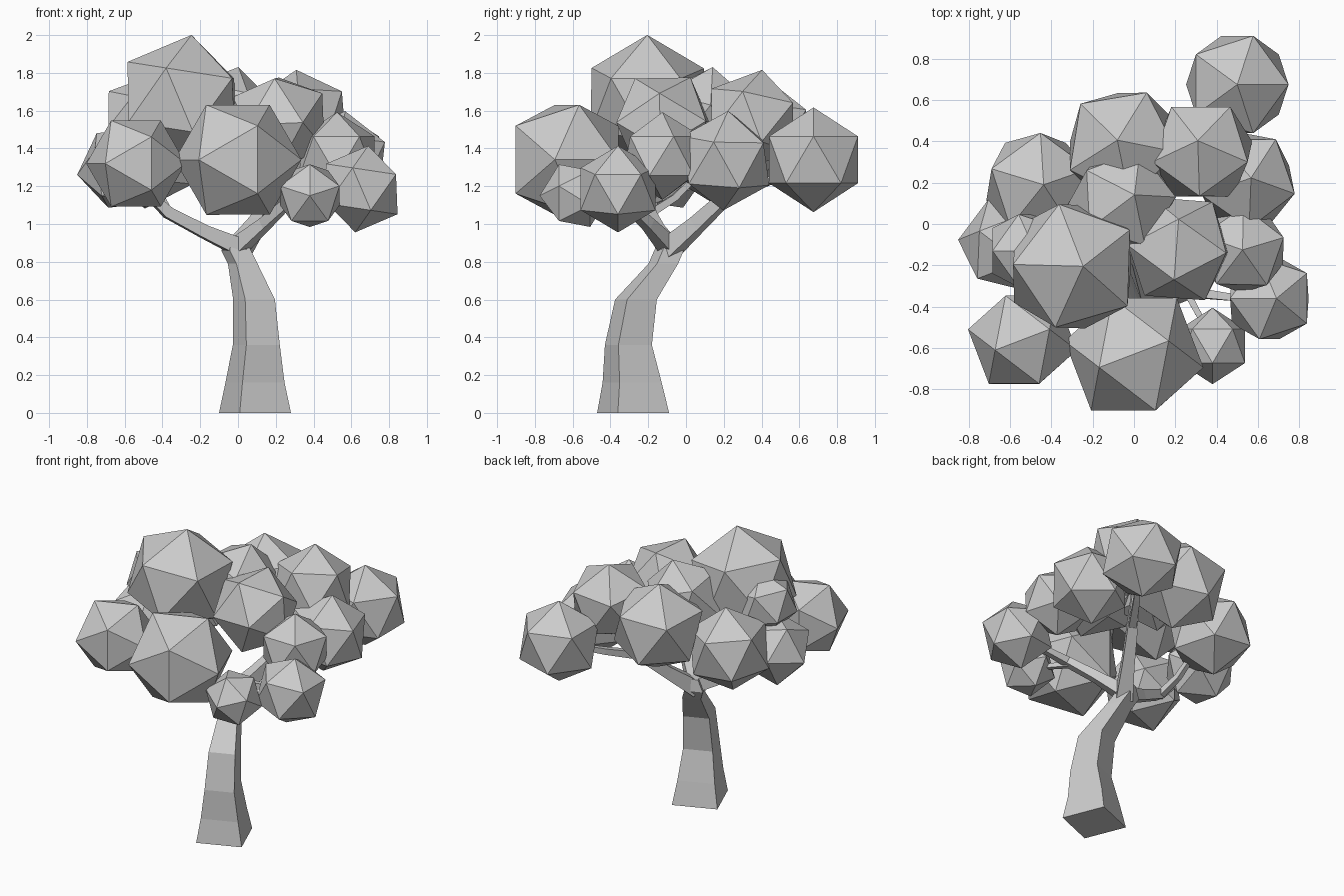
import bpy, bmesh, math
from mathutils import Vector, Matrix

if "Cube" in bpy.data.objects:
    bpy.data.objects.remove(bpy.data.objects["Cube"])


def finish(bm, name):
    bmesh.ops.recalc_face_normals(bm, faces=bm.faces)
    me = bpy.data.meshes.new(name)
    bm.to_mesh(me)
    bm.free()
    ob = bpy.data.objects.new(name, me)
    bpy.context.collection.objects.link(ob)
    return ob


def limb(name, path, flat=False, turn=45):
    """Four-sided tapering limb; path holds (x, y, z, radius)."""
    bm = bmesh.new()
    pts = [Vector(p[:3]) for p in path]
    rings = []
    for i, p in enumerate(pts):
        t = pts[min(i + 1, len(pts) - 1)] - pts[max(i - 1, 0)]
        t = Vector((0, 0, 1)) if flat else t.normalized()
        ref = Vector((1, 0, 0)) if flat else Vector((0, 0, 1))
        u = (ref - t * ref.dot(t)).normalized()
        v = t.cross(u)
        ring = []
        for k in range(4):
            a = math.radians(turn + 90 * k)
            ring.append(bm.verts.new(p + (u * math.cos(a) + v * math.sin(a)) * path[i][3]))
        rings.append(ring)
    for a, b in zip(rings, rings[1:]):
        for k in range(4):
            bm.faces.new((a[k], a[(k + 1) % 4], b[(k + 1) % 4], b[k]))
    bm.faces.new(rings[0])
    bm.faces.new(rings[-1])
    return finish(bm, name)


def leaf_clump(name, centre, r, apex=(0, 0, 1), hint=(1, 0, 0)):
    """Icosahedron with one corner along apex and its neighbour toward hint."""
    z = Vector(apex).normalized()
    h = Vector(hint)
    x = (h - z * h.dot(z)).normalized()
    y = z.cross(x)
    rot = Matrix((x, y, z)).transposed().to_4x4()
    bm = bmesh.new()
    bmesh.ops.create_icosphere(bm, subdivisions=1, radius=r,
                               matrix=Matrix.Translation(centre) @ rot)
    return finish(bm, name)


# Trunk: leaning, flared at the foot
limb("trunk", [(.09, -.28, 0, .207), (.09, -.285, .16, .17), (.097, -.305, .36, .135),
               (.085, -.265, .6, .12), (.025, -.12, .79, .085), (-.01, -.09, .86, .085),
               (-.01, -.07, .94, .05)], flat=True, turn=-23)

# Main branches and twigs
limb("left_branch", [(0, -.1, .88, .065), (-.18, -.15, .96, .048),
                     (-.37, -.2, 1.06, .042), (-.52, -.25, 1.2, .025)])
limb("back_branch", [(.0, -.1, .86, .075), (.1, .06, 1.0, .055),
                     (.2, .22, 1.15, .045), (.25, .32, 1.4, .03)])
limb("right_branch", [(.01, -.1, .89, .06), (.14, -.2, 1.0, .042),
                      (.27, -.33, 1.12, .035), (.52, -.36, 1.17, .022)])
limb("back_twig", [(.2, .22, 1.15, .035), (.33, .42, 1.22, .028), (.48, .62, 1.3, .02)])
limb("left_twig", [(-.37, -.2, 1.05, .03), (-.41, -.06, 1.14, .025), (-.44, .1, 1.3, .02)])
limb("small_twig", [(.24, -.3, 1.1, .025), (.32, -.45, 1.12, .02), (.37, -.56, 1.15, .015)])

# Leaf clumps: centre, radius, apex direction, neighbour direction
tri_a, tri_h = (-.607, -.795, 0), (.3, -.795, .526)
clumps = [
    ((-.30, -.205, 1.655), .35, (.05, 0, .32), (-.09, .305, 0)),
    ((0, -.63, 1.34), .342, tri_a, tri_h),
    ((.50, .675, 1.34), .277, (0, 0, 1), (1, 0, 0)),
    ((-.05, .375, 1.48), .31, (-.1, .1, 1), (.5, 1, 0)),
    ((-.06, .11, 1.57), .27, (.06, .03, .25), (.3, 1, 0)),
    ((.33, .35, 1.55), .272, (-.02, .05, .25), (0, -1, 0)),
    ((-.465, .19, 1.36), .28, (.1, 0, 1), (0, 1, 0)),
    ((.54, .21, 1.335), .265, (.1, .05, 1), (1, -.3, 0)),
    ((.525, -.125, 1.36), .232, (0, 0, 1), (1, .3, 0)),
    ((.655, -.36, 1.185), .232, (.15, 0, 1), (-1, 0, 0)),
    ((.38, -.59, 1.15), .185, (0, -1, 0), (0, 0, 1)),
    ((-.54, -.56, 1.32), .268, tri_a, tri_h),
    ((-.62, -.10, 1.295), .235, (-1, .1, -.15), (-.3, 1, 0)),
    ((-.52, -.13, 1.575), .208, (.2, 0, 1), (-1, 0, 0)),
    ((.215, -.12, 1.535), .28, (-.02, -.14, .22), (0, .12, .22)),
]
for i, c in enumerate(clumps):
    leaf_clump(f"leaf_clump_{i + 1:02d}", *c)
